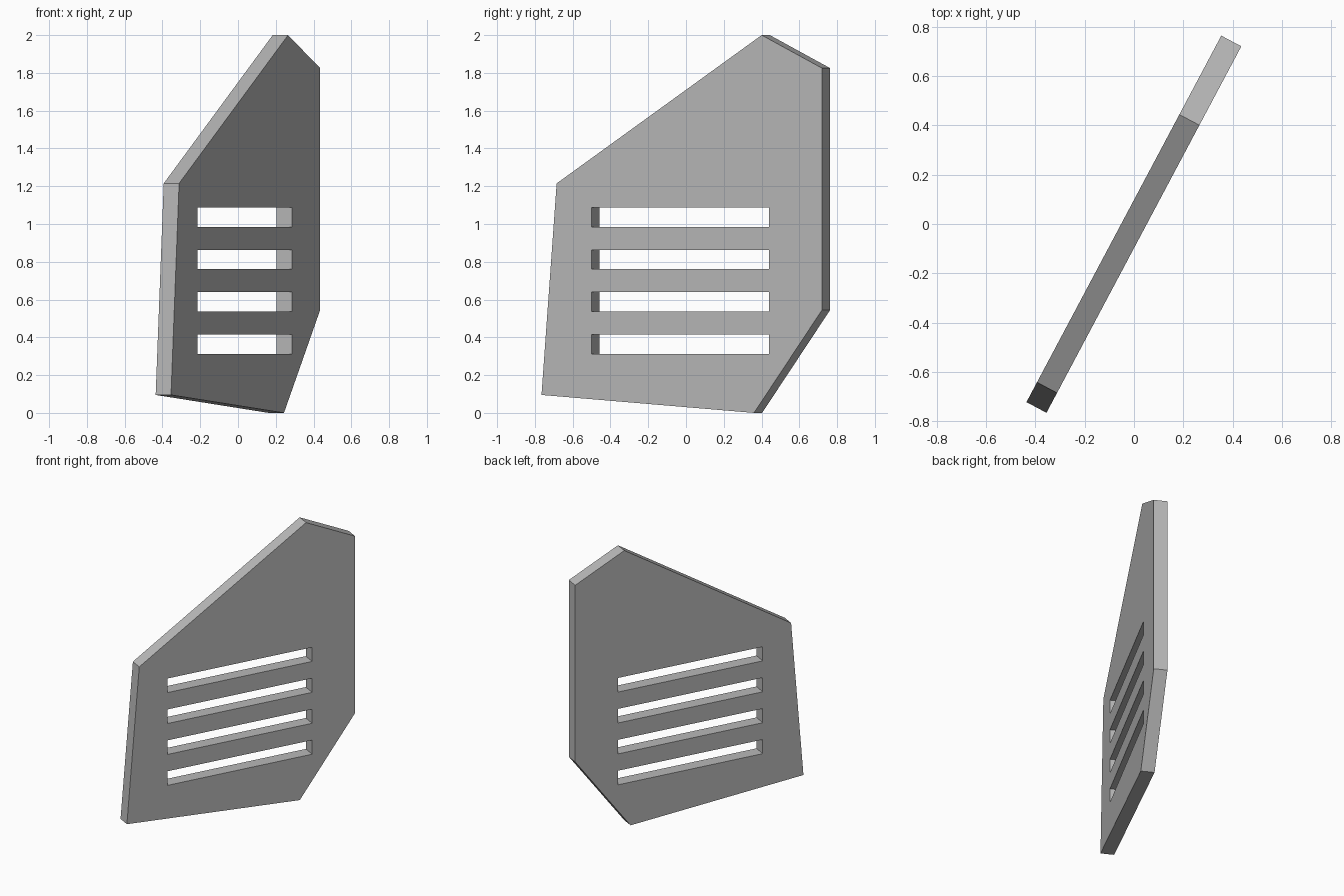
import bpy
import bmesh
import math

default = bpy.data.objects.get("Cube")
if default:
    bpy.data.objects.remove(default, do_unlink=True)

THICKNESS = 0.092
TURN = math.radians(62)

# One plain grey for the whole panel
grey = bpy.data.materials.new("plain_grey")
grey.use_nodes = True
grey.diffuse_color = (0.48, 0.48, 0.48, 1)
grey.node_tree.nodes["Principled BSDF"].inputs["Base Color"].default_value = grey.diffuse_color


def extruded(name, outlines, depth):
    """Extrude (along, height) outlines symmetrically through the panel depth."""
    bm = bmesh.new()
    for outline in outlines:
        face = bm.faces.new([bm.verts.new((s, -depth / 2, z)) for s, z in outline])
        result = bmesh.ops.extrude_face_region(bm, geom=[face], use_keep_orig=True)
        moved = [v for v in result["geom"] if isinstance(v, bmesh.types.BMVert)]
        bmesh.ops.translate(bm, verts=moved, vec=(0, depth, 0))
    bmesh.ops.recalc_face_normals(bm, faces=bm.faces[:])
    mesh = bpy.data.meshes.new(name)
    bm.to_mesh(mesh)
    bm.free()
    mesh.materials.append(grey)
    obj = bpy.data.objects.new(name, mesh)
    obj.rotation_euler.z = TURN
    bpy.context.collection.objects.link(obj)
    return obj


# Angular six-sided panel
panel = extruded("slotted_panel", [[
    (-0.842, 0.095), (0.432, 0), (0.84, 0.545),
    (0.84, 1.825), (0.478, 2), (-0.751, 1.215)]], THICKNESS)

# Four evenly spaced horizontal slots
slots = []
for i in range(4):
    low = 0.313 + 0.224 * i
    high = low + 0.102
    slots.append([(-0.542, low), (0.523, low), (0.523, high), (-0.542, high)])
cutter = extruded("slot_cutter", slots, THICKNESS * 3)
cutter.hide_render = True

# Cut the slots and discard the helper
cut = panel.modifiers.new("slots", 'BOOLEAN')
cut.operation = 'DIFFERENCE'
cut.solver = 'EXACT'
cut.object = cutter
bpy.context.view_layer.objects.active = panel
bpy.ops.object.modifier_apply(modifier=cut.name)
bpy.data.objects.remove(cutter, do_unlink=True)
